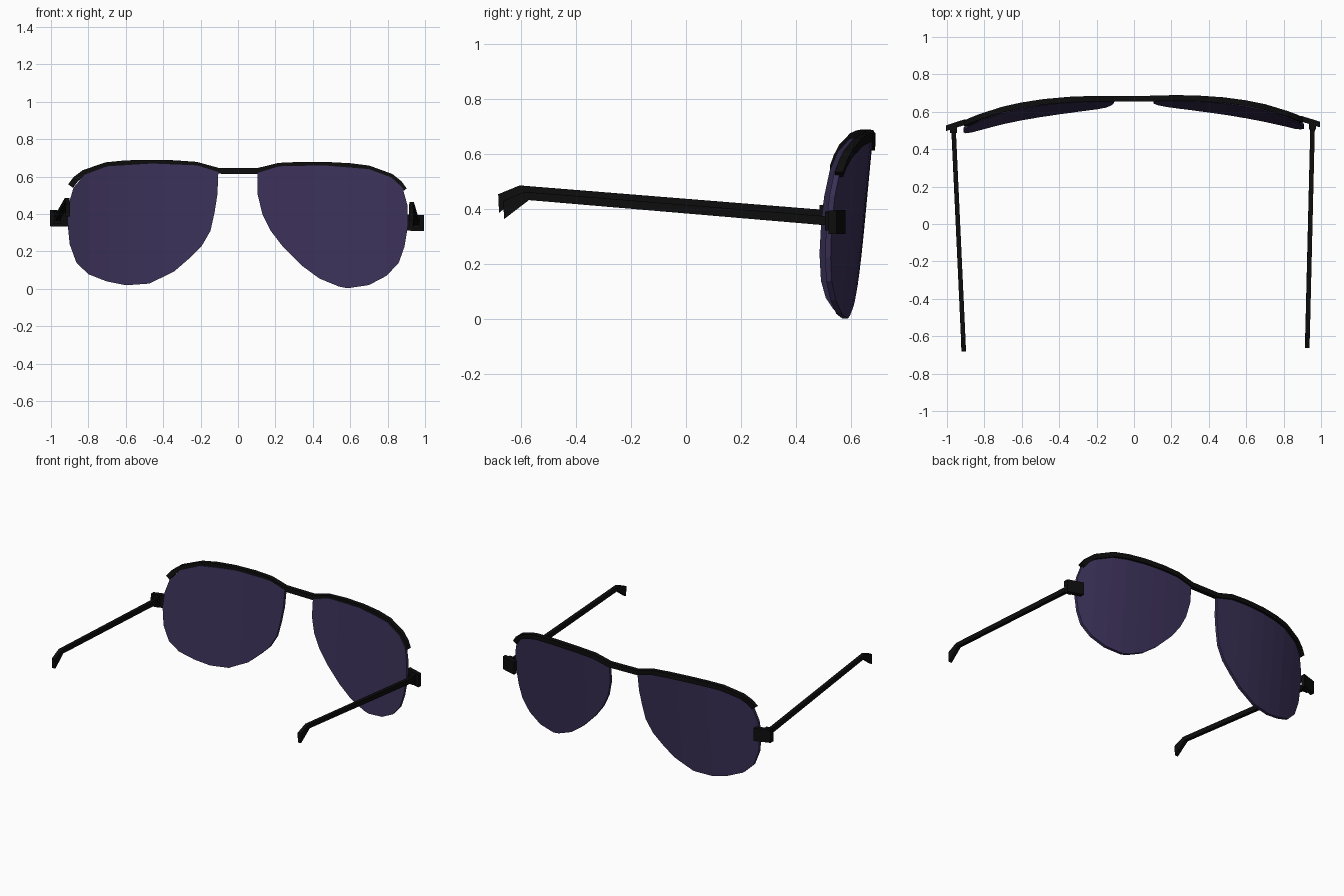
import bpy, bmesh
from mathutils import Vector

cube = bpy.data.objects.get("Cube")
if cube:
    bpy.data.objects.remove(cube, do_unlink=True)


def material(name, rgb):
    m = bpy.data.materials.new(name)
    m.use_nodes = True
    col = (*rgb, 1.0)
    m.diffuse_color = col
    m.node_tree.nodes["Principled BSDF"].inputs["Base Color"].default_value = col
    return m


BLACK = material("frame black", (0.004, 0.004, 0.004))
TINT = material("lens violet", (0.043, 0.030, 0.096))


def front_y(x, z):
    """Depth of the wrapped, slightly tilted front surface."""
    return 0.68 - 0.17 * abs(x) ** 3 - 0.095 * (0.66 - z)


def lean(co):
    """The whole pair sits very slightly rolled and turned."""
    x, y, z = co
    return Vector((x - 0.01 * y + 0.0125 * (z - 0.35), y + 0.01 * x, z - 0.0125 * x))


def finish(name, bm, mat, leaning=True):
    if leaning:
        for v in bm.verts:
            v.co = lean(v.co)
    bmesh.ops.recalc_face_normals(bm, faces=bm.faces)
    me = bpy.data.meshes.new(name)
    bm.to_mesh(me)
    bm.free()
    me.materials.append(mat)
    ob = bpy.data.objects.new(name, me)
    bpy.context.collection.objects.link(ob)
    return ob


def loft(name, rings, mat):
    """Closed solid through four-cornered cross-sections."""
    bm = bmesh.new()
    vs = [[bm.verts.new(p) for p in r] for r in rings]
    for a, b in zip(vs, vs[1:]):
        for i in range(4):
            j = (i + 1) % 4
            bm.faces.new((a[i], a[j], b[j], b[i]))
    bm.faces.new(vs[0])
    bm.faces.new(vs[-1])
    return finish(name, bm, mat)


# Lenses: flat outline cut into columns, bent to the wrap, then thickened
def lens(name, outline):
    bm = bmesh.new()
    bm.faces.new([bm.verts.new((x, 0, z)) for x, z in outline])
    for i in range(-9, 10):
        bmesh.ops.bisect_plane(bm, geom=bm.verts[:] + bm.edges[:] + bm.faces[:],
                               plane_co=(i / 10, 0, 0), plane_no=(1, 0, 0))
    for v in bm.verts:
        v.co.y = front_y(v.co.x, v.co.z) - 0.002 + 0.01 * v.co.x
    ext = bmesh.ops.extrude_face_region(bm, geom=bm.faces[:])
    for v in ext["geom"]:
        if isinstance(v, bmesh.types.BMVert):
            v.co.y -= 0.02
    finish(name, bm, TINT, leaning=False)


lens("left_lens", [
    (0.105, 0.62), (0.105, 0.505), (0.13, 0.40), (0.175, 0.31), (0.24, 0.225),
    (0.34, 0.125), (0.435, 0.055), (0.54, 0.012), (0.585, 0.003), (0.70, 0.02),
    (0.795, 0.07), (0.86, 0.14), (0.89, 0.225), (0.91, 0.345), (0.905, 0.45),
    (0.88, 0.54), (0.82, 0.595), (0.70, 0.64), (0.46, 0.66), (0.22, 0.655)])
lens("right_lens", [
    (-0.105, 0.625), (-0.11, 0.505), (-0.125, 0.41), (-0.147, 0.31), (-0.195, 0.227),
    (-0.26, 0.163), (-0.34, 0.094), (-0.473, 0.028), (-0.60, 0.019), (-0.703, 0.04),
    (-0.80, 0.078), (-0.864, 0.14), (-0.90, 0.238), (-0.912, 0.36), (-0.906, 0.45),
    (-0.88, 0.54), (-0.82, 0.61), (-0.70, 0.655), (-0.46, 0.67), (-0.22, 0.66)])

# Brow bar with bridge: a square bar swept along a mirrored path
half = [(0.105, 0.63), (0.22, 0.66), (0.34, 0.667), (0.48, 0.668), (0.60, 0.663),
        (0.70, 0.652), (0.82, 0.61), (0.865, 0.575), (0.892, 0.538)]
path = [Vector((-x, z)) for x, z in reversed(half)] + [Vector(p) for p in half]
rings = []
for i, p in enumerate(path):
    t = (path[min(i + 1, len(path) - 1)] - path[max(i - 1, 0)]).normalized()
    n = Vector((-t.y, t.x)) * 0.016
    y = front_y(p.x, p.y) - 0.008 + 0.008 * abs(p.x)
    rings.append([(p.x + s * n.x, y + d, p.y + s * n.y)
                  for s, d in ((-1, -0.015), (1, -0.015), (1, 0.015), (-1, 0.015))])
loft("brow_bar", rings, BLACK)

for side, s in (("left", 1), ("right", -1)):
    # End piece joining lens and temple
    loft(f"{side}_end_piece",
         [[(s * x, y - 0.015, 0.322), (s * x, y + 0.015, 0.322),
           (s * x, y + 0.015, 0.408), (s * x, y - 0.015, 0.408)]
          for x, y in ((0.895, 0.555), (0.95, 0.538), (1.0, 0.522))], BLACK)
    # Hinge block behind the end piece
    loft(f"{side}_hinge",
         [[(s * x, 0.495, 0.335), (s * x, 0.54, 0.335),
           (s * x, 0.54, 0.403), (s * x, 0.495, 0.403)] for x in (0.942, 0.978)], BLACK)
    # Temple arm with flared, downturned tip: (centre x, top y, top z, bottom y, bottom z)
    sections = [(0.96, 0.52, 0.385, 0.52, 0.352),
                (0.921, -0.595, 0.475, -0.58, 0.445),
                (0.918, -0.673, 0.443, -0.67, 0.376)]
    loft(f"{side}_temple",
         [[(s * (x - 0.012), ty, tz), (s * (x + 0.012), ty, tz),
           (s * (x + 0.012), by, bz), (s * (x - 0.012), by, bz)]
          for x, ty, tz, by, bz in sections], BLACK)
